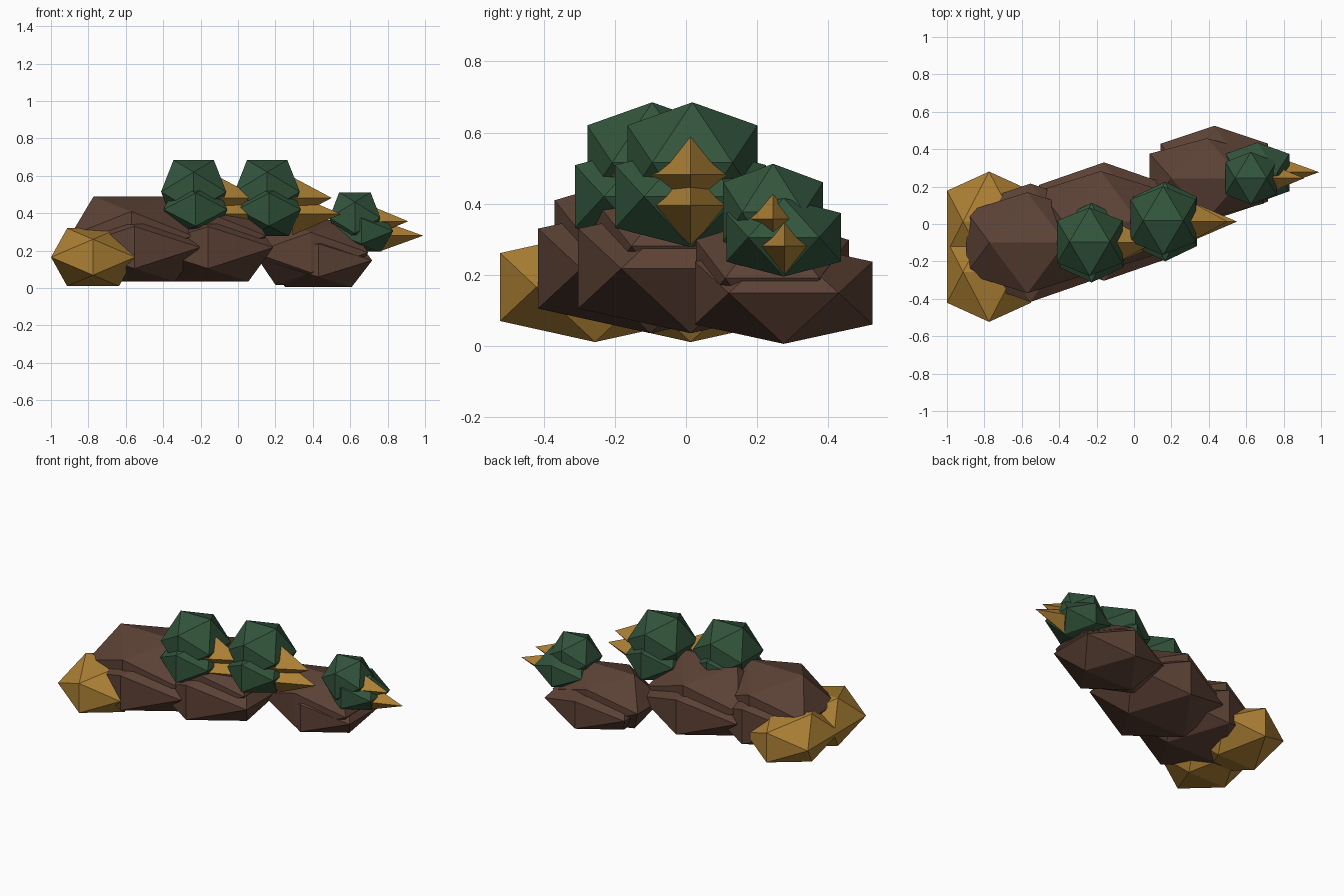
import bpy, bmesh, math
from mathutils import Vector, Matrix

if "Cube" in bpy.data.objects:
    bpy.data.objects.remove(bpy.data.objects["Cube"])


def material(name, rgb):
    m = bpy.data.materials.new(name)
    m.diffuse_color = (*rgb, 1)
    m.use_nodes = True
    m.node_tree.nodes["Principled BSDF"].inputs["Base Color"].default_value = m.diffuse_color
    return m


BROWN = material("brown", (0.107, 0.054, 0.036))
GREEN = material("green", (0.032, 0.09, 0.045))
GOLD = material("gold", (0.42, 0.22, 0.035))


def finish(name, bm, mat):
    bmesh.ops.recalc_face_normals(bm, faces=bm.faces)
    me = bpy.data.meshes.new(name)
    bm.to_mesh(me)
    bm.free()
    me.materials.append(mat)
    ob = bpy.data.objects.new(name, me)
    bpy.context.collection.objects.link(ob)
    return ob


def blob(name, center, radii, mat):
    """Icosahedron built on three golden rectangles, stretched per axis."""
    a, b = 0.5257, 0.8507
    bm = bmesh.new()
    for s in (-1, 1):
        for t in (-1, 1):
            for v in ((s * a, 0, t * b), (0, s * b, t * a), (s * b, t * a, 0)):
                bm.verts.new([c + r * k for c, r, k in zip(center, radii, v)])
    bmesh.ops.convex_hull(bm, input=bm.verts)
    return finish(name, bm, mat)


def bill(name, base, length, radius, mat):
    """Four-sided spike pointing along +x with an edge on top."""
    bm = bmesh.new()
    bmesh.ops.create_cone(bm, cap_ends=True, segments=4, radius1=radius,
                          radius2=0, depth=length,
                          matrix=Matrix.Translation((0, 0, length / 2)))
    bmesh.ops.remove_doubles(bm, verts=bm.verts, dist=1e-5)
    # make sure one corner of the base lies on the x axis before tipping over
    v = max(bm.verts, key=lambda v: v.co.xy.length)
    turn = Matrix.Rotation(-math.atan2(v.co.y, v.co.x), 4, 'Z')
    bm.transform(Matrix.Translation(base) @ Matrix.Rotation(math.pi / 2, 4, 'Y') @ turn)
    return finish(name, bm, mat)


# two large birds: same build, shifted along x and y
for i, (x, y) in enumerate(((-0.553, -0.1), (-0.16, 0.013)), 1):
    blob(f"lower_body_{i}", (x, y, 0.217), (0.41, 0.372, 0.214), BROWN)
    blob(f"upper_body_{i}", (x - 0.017, y, 0.28), (0.385, 0.317, 0.246), BROWN)
    hx = x + 0.316
    blob(f"head_{i}", (hx, y + 0.005, 0.515), (0.205, 0.215, 0.2), GREEN)
    blob(f"neck_{i}", (hx + 0.01, y, 0.42), (0.2, 0.25, 0.168), GREEN)
    bill(f"upper_bill_{i}", (hx + 0.135, y, 0.482), 0.21, 0.112, GOLD)
    bill(f"lower_bill_{i}", (hx + 0.135, y, 0.395), 0.26, 0.112, GOLD)

# small bird
blob("lower_body_3", (0.43, 0.275, 0.148), (0.338, 0.294, 0.168), BROWN)
blob("upper_body_3", (0.39, 0.243, 0.19), (0.36, 0.253, 0.205), BROWN)
blob("head_3", (0.625, 0.245, 0.376), (0.16, 0.165, 0.16), GREEN)
blob("neck_3", (0.66, 0.275, 0.305), (0.2, 0.19, 0.13), GREEN)
bill("upper_bill_3", (0.705, 0.245, 0.357), 0.205, 0.085, GOLD)
bill("lower_bill_3", (0.755, 0.277, 0.28), 0.235, 0.085, GOLD)

# pair of gold feet at the tail end
for side, y in (("left", 0.013), ("right", -0.256)):
    blob(f"foot_{side}", (-0.775, y, 0.165), (0.264, 0.314, 0.182), GOLD)
